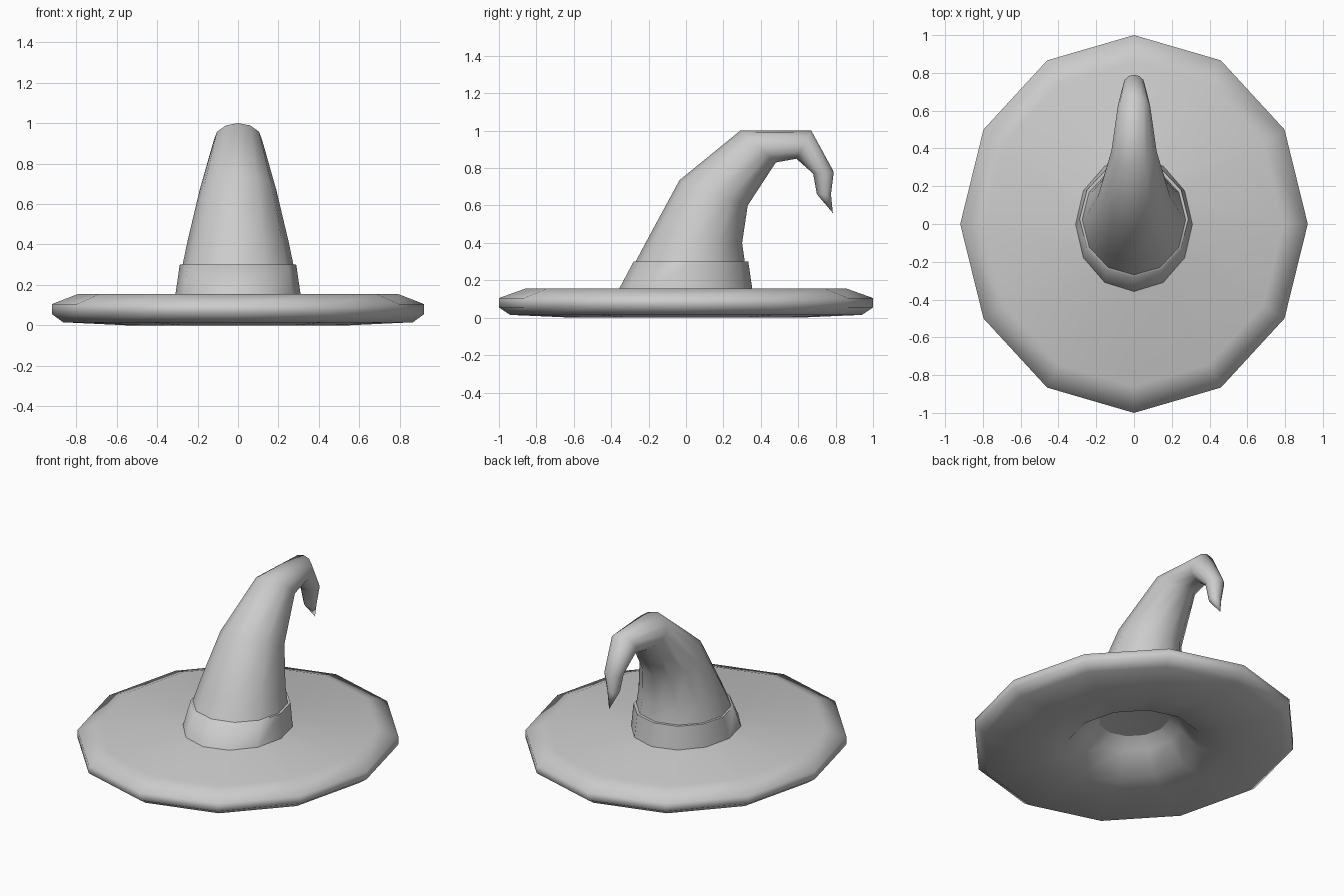
import bpy, bmesh
from math import sin, cos, pi, radians

if "Cube" in bpy.data.objects:
    bpy.data.objects.remove(bpy.data.objects["Cube"])

SIDES = 12


def loft(name, rings, start=None, tip=None):
    """Skin 12-sided rings; each ring is (front y, front z, back y, back z, half width)."""
    bm = bmesh.new()
    loops = []
    for ya, za, yb, zb, w in rings:
        loop = []
        for i in range(SIDES):
            a = 2 * pi * i / SIDES
            t = cos(a) / 2
            loop.append(bm.verts.new((w * sin(a), (ya + yb) / 2 + (ya - yb) * t,
                                      (za + zb) / 2 + (za - zb) * t)))
        loops.append(loop)
    for lo, hi in zip(loops, loops[1:]):
        for i in range(SIDES):
            j = (i + 1) % SIDES
            bm.faces.new((lo[i], lo[j], hi[j], hi[i]))
    # close the ends to a point
    for point, loop in ((start, loops[0]), (tip, loops[-1])):
        if point:
            v = bm.verts.new(point)
            for i in range(SIDES):
                bm.faces.new((loop[i], loop[(i + 1) % SIDES], v))
    bmesh.ops.recalc_face_normals(bm, faces=bm.faces)
    mesh = bpy.data.meshes.new(name)
    bm.to_mesh(mesh)
    bm.free()
    obj = bpy.data.objects.new(name, mesh)
    bpy.context.collection.objects.link(obj)
    bpy.ops.object.select_all(action='DESELECT')
    obj.select_set(True)
    bpy.context.view_layer.objects.active = obj
    bpy.ops.object.shade_smooth_by_angle(angle=radians(75))
    return obj


# Brim: slightly oval disc with rounded edge and a hollow underneath
brim_profile = [(0.15, 0.25), (0.29, 0.13), (0.41, 0.015), (0.6, 0.0), (0.94, 0.015),
                (1.0, 0.055), (1.0, 0.105), (0.86, 0.155), (0.3, 0.155)]
loft("brim", [(-r, z, r, z, 0.92 * r) for r, z in brim_profile],
     start=(0, 0, 0.28), tip=(0, 0, 0.285))

# Hat band: flared collar with a small lip turned in to the crown
loft("band", [(-0.36, 0.15, 0.355, 0.15, 0.31),
              (-0.28, 0.30, 0.333, 0.30, 0.288),
              (-0.26, 0.30, 0.31, 0.30, 0.265)])

# Crown: tapering cone that leans back and droops over at the tip
loft("crown", [(-0.28, 0.28, 0.317, 0.28, 0.278),
               (-0.20, 0.43, 0.30, 0.40, 0.25),
               (-0.035, 0.735, 0.33, 0.60, 0.19),
               (0.29, 1.0, 0.48, 0.83, 0.12),
               (0.67, 1.0, 0.59, 0.85, 0.085),
               (0.79, 0.78, 0.68, 0.77, 0.058),
               (0.775, 0.66, 0.70, 0.66, 0.037)], tip=(0, 0.785, 0.56))
